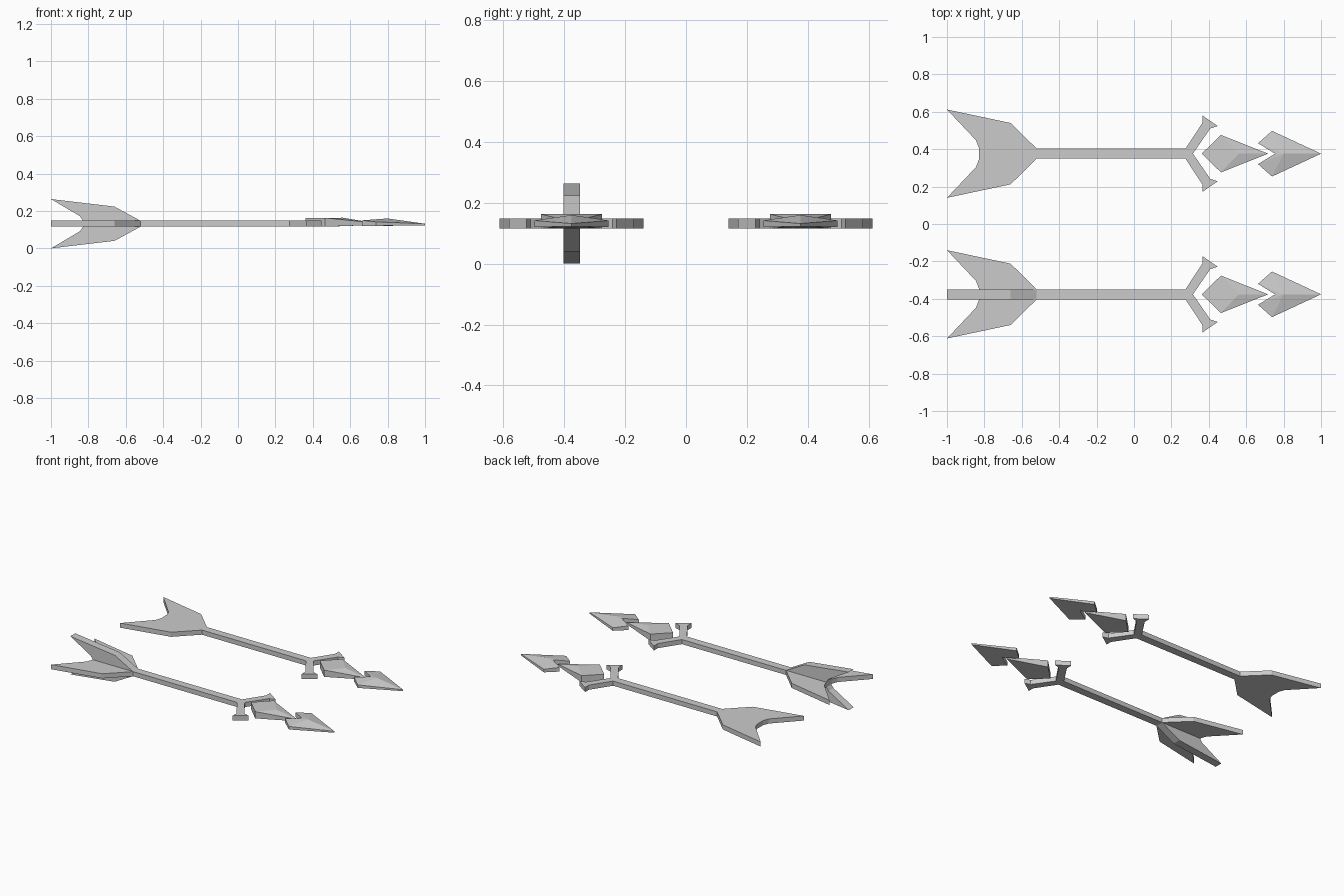
import bpy
import bmesh
from mathutils import Vector

if "Cube" in bpy.data.objects:
    bpy.data.objects.remove(bpy.data.objects["Cube"])

ZC = 0.132          # height of the shaft axis
OFFSET = 0.376      # distance of each arrow from the centre line
HALF = 0.016        # half thickness of the flat body

# half outlines (x, half width), running from the tail to the point
FLETCH = [(-0.83, 0.033), (-0.845, 0.072), (-1.0, 0.236), (-0.66, 0.164), (-0.52, 0.027)]
FORK = [(0.275, 0.027), (0.365, 0.163), (0.365, 0.205), (0.447, 0.148), (0.408, 0.135), (0.315, 0)]


def mirrored(half):
    """Full outline from a half outline."""
    return half + [(p[0], -p[1], *p[2:]) for p in reversed(half) if p[1] != 0]


def finish(name, bm):
    bmesh.ops.recalc_face_normals(bm, faces=bm.faces[:])
    mesh = bpy.data.meshes.new(name)
    bm.to_mesh(mesh)
    bm.free()
    obj = bpy.data.objects.new(name, mesh)
    bpy.context.collection.objects.link(obj)
    return obj


def plate(name, outline, thickness, place):
    """Extruded outline; place maps (along, across, depth) to a position."""
    bm = bmesh.new()
    face = bm.faces.new([bm.verts.new(place(x, w, -thickness)) for x, w in outline])
    step = Vector(place(0, 0, thickness)) - Vector(place(0, 0, -thickness))
    new = bmesh.ops.extrude_face_region(bm, geom=[face], use_keep_orig=True)["geom"]
    bmesh.ops.translate(bm, vec=step, verts=[v for v in new if isinstance(v, bmesh.types.BMVert)])
    return finish(name, bm)


def faceted_blade(name, half, ridge, y):
    """Blade with outline points (x, width, bottom, top) and a ridge (x, bottom, top)."""
    bm = bmesh.new()
    pts = mirrored(half)
    low = [bm.verts.new((p[0], y + p[1], p[2])) for p in pts]
    high = [bm.verts.new((p[0], y + p[1], p[3])) for p in pts]
    low_c = bm.verts.new((ridge[0], y, ridge[1]))
    high_c = bm.verts.new((ridge[0], y, ridge[2]))
    for i in range(len(pts)):
        j = (i + 1) % len(pts)
        bm.faces.new((low[i], low[j], high[j], high[i]))
        bm.faces.new((high[i], high[j], high_c))
        bm.faces.new((low[j], low[i], low_c))
    return finish(name, bm)


for side, y in (("back", OFFSET), ("front", -OFFSET)):
    # shaft with flat fletching and forked end
    plate(f"{side}_shaft", mirrored(FLETCH + FORK), HALF,
          lambda x, w, d: (x, y + w, ZC + d))
    # diamond behind the head
    faceted_blade(f"{side}_diamond",
                  [(0.362, 0, 0.116, 0.162), (0.465, 0.1, 0.116, 0.163), (0.717, 0, 0.125, 0.138)],
                  (0.56, 0.119, 0.164), y)
    # barbed arrow head
    faceted_blade(f"{side}_head",
                  [(0.754, 0, 0.121, 0.157), (0.663, 0.056, 0.121, 0.15),
                   (0.738, 0.122, 0.121, 0.142), (1.0, 0, 0.122, 0.132)],
                  (0.8, 0.121, 0.16), y)

# upright fletching, on the front arrow only
plate("upright_fletching", mirrored(FLETCH), 0.027,
      lambda x, w, d: (x, -OFFSET + d, ZC + w * 0.558))
